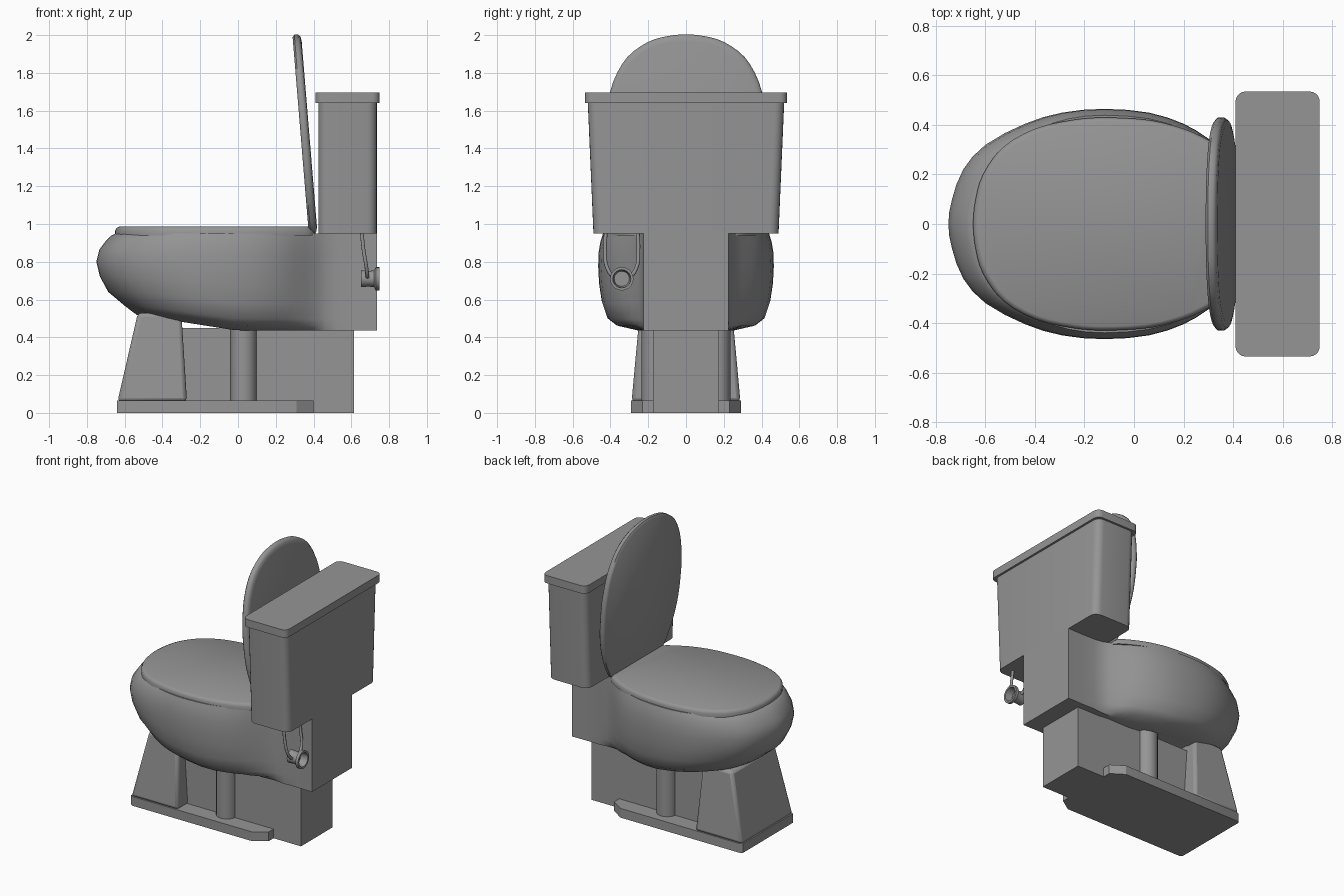
import bpy, bmesh, math
from mathutils import Matrix, Vector

if "Cube" in bpy.data.objects:
    bpy.data.objects.remove(bpy.data.objects["Cube"], do_unlink=True)

grey = bpy.data.materials.new("grey ceramic")
grey.use_nodes = True
COLOUR = (0.3, 0.3, 0.3, 1)
grey.diffuse_color = COLOUR
grey.node_tree.nodes["Principled BSDF"].inputs["Base Color"].default_value = COLOUR


def finish(obj, angle=35):
    obj.data.materials.clear()
    obj.data.materials.append(grey)
    bpy.ops.object.select_all(action='DESELECT')
    obj.select_set(True)
    bpy.context.view_layer.objects.active = obj
    bpy.ops.object.shade_smooth_by_angle(angle=math.radians(angle))
    return obj


def loft(name, rings, angle=35, bevel=0, segments=2):
    """Skin a stack of equal-length point loops and close both ends."""
    bm = bmesh.new()
    loops = [[bm.verts.new(p) for p in ring] for ring in rings]
    n = len(loops[0])
    for low, high in zip(loops, loops[1:]):
        for i in range(n):
            j = (i + 1) % n
            bm.faces.new((low[i], low[j], high[j], high[i]))
    bm.faces.new(loops[0])
    bm.faces.new(loops[-1])
    bmesh.ops.recalc_face_normals(bm, faces=bm.faces)
    mesh = bpy.data.meshes.new(name)
    bm.to_mesh(mesh)
    bm.free()
    obj = bpy.data.objects.new(name, mesh)
    bpy.context.collection.objects.link(obj)
    if bevel:
        mod = obj.modifiers.new("Bevel", 'BEVEL')
        mod.width, mod.segments = bevel, segments
        mod.limit_method, mod.angle_limit = 'ANGLE', math.radians(50)
    return finish(obj, angle)


def mirrored(half):
    """Complete a half outline (y >= 0) that starts on the centre line."""
    return half + [(x, -y) for x, y in reversed(half) if y > 0]


def smooth_path(pts, steps):
    """Catmull-Rom resampling, mirrored at the first point."""
    v = [Vector((pts[1][0], -pts[1][1]))] + [Vector(p) for p in pts]
    v.append(2 * v[-1] - v[-2])
    out = []
    for a, b, c, d in zip(v, v[1:], v[2:], v[3:]):
        for k in range(steps):
            t = k / steps
            p = 0.5 * (2 * b + (c - a) * t + (2 * a - 5 * b + 4 * c - d) * t * t
                       + (3 * b - a - 3 * c + d) * t ** 3)
            out.append((p.x, max(p.y, 0)))
    return out + [pts[-1]]


def rounded_rect(x0, x1, w, r, steps=5):
    pts = []
    corners = [(x1 - r, w - r), (x0 + r, w - r), (x0 + r, r - w), (x1 - r, r - w)]
    for q, (cx, cy) in enumerate(corners):
        for k in range(steps + 1):
            a = math.pi / 2 * (q + k / steps)
            pts.append((cx + r * math.cos(a), cy + r * math.sin(a)))
    return pts


def flat(outline, z):
    return [(x, y, z) for x, y in outline]


# Bowl: one outline scaled through height, running into a straight back block
BOWL = smooth_path([(-.75, 0), (-.735, .1), (-.69, .22), (-.6, .32), (-.44, .405),
                    (-.29, .45), (-.12, .465), (.06, .45), (.2, .405), (.3, .345),
                    (.42, .255), (.52, .225), (.735, .225)], 2)
MID = -0.12
LEVELS = [(0, .84, .945), (.03, .88, .955), (.09, .92, .975), (.2, .975, .995),
          (.35, 1, 1), (.53, .97, .99), (.72, .9, .96), (.88, .77, .9),
          (.95, .71, .8), (1, .66, .55)]


def bowl_ring(t, front, side):
    ring = []
    for x, y in mirrored(BOWL):
        weight = min(1, max(0, (0.5 - x) / 0.25))
        nx = MID + (x - MID) * front if x < MID else x
        floor = 0.435 + 0.085 * min(1, max(0, -nx / 0.54))
        ring.append((nx, y * (1 + (side - 1) * weight), 0.95 - t * (0.95 - floor)))
    return ring


loft("bowl", [bowl_ring(*lv) for lv in LEVELS], 40)

# Seat and raised lid share an egg outline
EGG = smooth_path([(-.65, 0), (-.64, .1), (-.61, .2), (-.53, .31), (-.4, .385),
                   (-.25, .42), (-.12, .43), (.06, .42), (.2, .385), (.3, .34),
                   (.38, .29), (.41, .24)], 3)


def egg_ring(z, s):
    return [(MID + (x - MID) * s, y * s, z) for x, y in mirrored(EGG)]


loft("seat", [egg_ring(.94, 1), egg_ring(.965, 1), egg_ring(.98, .985),
              egg_ring(.986, .96)], 50)
lid = loft("raised_lid", [egg_ring(0, .975), egg_ring(.01, 1), egg_ring(.03, 1),
                          egg_ring(.042, .975), egg_ring(.046, .93)], 50)
lid.data.transform(Matrix.Translation((.375, 0, .945))
                   @ Matrix.Rotation(math.radians(85.3), 4, 'Y')
                   @ Matrix.Translation((-.41, 0, 0)))

# Tank and its cover
loft("tank", [flat(rounded_rect(.425, .735, .49, .05), .95),
              flat(rounded_rect(.425, .735, .52, .05), 1.645)])
loft("tank_cover", [flat(rounded_rect(.41, .75, .535, .04), 1.64),
                    flat(rounded_rect(.41, .75, .535, .04), 1.695)])

# Foot plate with chamfered rear corners
PLATE = [(-.64, -.28), (-.62, -.29), (.31, -.29), (.4, -.23),
         (.4, .23), (.31, .29), (-.62, .29), (-.64, .28)]
loft("foot_plate", [flat(PLATE, 0), flat(PLATE, .065)], 30)


def box(x0, x1, w, z):
    return [(x0, -w, z), (x1, -w, z), (x1, w, z), (x0, w, z)]


# Pedestal: tapered front, straight rear core, round side columns
loft("front_pedestal", [box(-.638, -.27, .288, .06), box(-.53, -.3, .245, .53)],
     35, .02)
loft("rear_core", [box(-.4, .615, .175, 0), box(-.4, .615, .175, .45)], 30)
for side, label in ((1, "left"), (-1, "right")):
    circle = [(.03 + .07 * math.cos(a), side * .165 + .07 * math.sin(a))
              for a in (math.tau * i / 20 for i in range(20))]
    loft(label + "_column", [flat(circle, .06), flat(circle, .45)])

# Valve: cup turned about the x axis, open to the back
VALVE = Vector((0, -.34, .71))
PROFILE = [(.65, .045), (.7, .04), (.72, .045), (.73, .062), (.75, .062),
           (.75, .048), (.7, .042)]


def turned(x, r, n=20):
    return [(x, VALVE.y + r * math.cos(math.tau * i / n),
             VALVE.z + r * math.sin(math.tau * i / n)) for i in range(n)]


loft("valve", [turned(x, r) for x, r in PROFILE], 35)

# Hose: loop hanging from the tank to the valve
curve = bpy.data.curves.new("hose", 'CURVE')
curve.dimensions = '3D'
curve.bevel_depth, curve.bevel_resolution, curve.resolution_u = .01, 2, 6
HALF = [(.655, .085, .96), (.665, .088, .86), (.68, .078, .77), (.685, .04, .72)]
path = HALF + [(x, -y, z) for x, y, z in reversed(HALF)]
spline = curve.splines.new('BEZIER')
spline.bezier_points.add(len(path) - 1)
for point, (x, y, z) in zip(spline.bezier_points, path):
    point.co = (x, VALVE.y + y, z)
    point.handle_left_type = point.handle_right_type = 'AUTO'
hose = bpy.data.objects.new("hose", curve)
bpy.context.collection.objects.link(hose)
curve.materials.append(grey)
